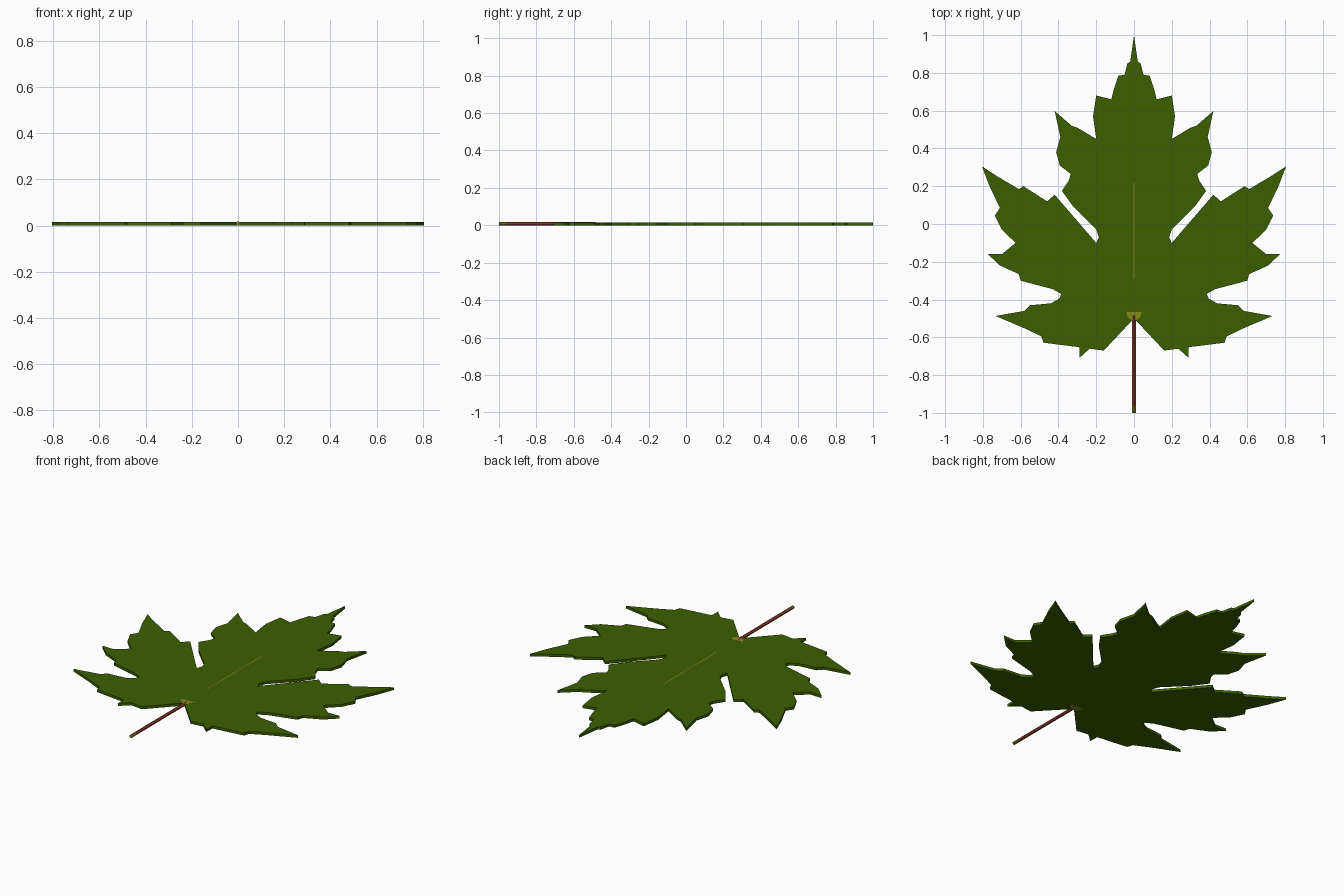
import bpy, bmesh, math

if "Cube" in bpy.data.objects:
    bpy.data.objects.remove(bpy.data.objects["Cube"])

T = 0.0155  # blade thickness


def material(name, rgb):
    m = bpy.data.materials.new(name)
    m.diffuse_color = (*rgb, 1)
    m.use_nodes = True
    m.node_tree.nodes["Principled BSDF"].inputs["Base Color"].default_value = m.diffuse_color
    return m


GREEN = material("leaf green", (0.046, 0.118, 0.0))
RED = material("stem red", (0.36, 0.062, 0.035))
OLIVE = material("vein olive", (0.235, 0.24, 0.012))


def finish(name, bm, mats):
    bmesh.ops.recalc_face_normals(bm, faces=bm.faces)
    me = bpy.data.meshes.new(name)
    bm.to_mesh(me)
    bm.free()
    for m in mats:
        me.materials.append(m)
    ob = bpy.data.objects.new(name, me)
    bpy.context.collection.objects.link(ob)
    return ob


def plate(name, pts, z0, z1, mat):
    """Extrude a closed outline from z0 up to z1."""
    bm = bmesh.new()
    f = bm.faces.new([bm.verts.new((x, y, z0)) for x, y in pts])
    ext = bmesh.ops.extrude_face_region(bm, geom=[f], use_keep_orig=True)
    for v in ext["geom"]:
        if isinstance(v, bmesh.types.BMVert):
            v.co.z = z1
    bmesh.ops.recalc_face_normals(bm, faces=bm.faces)
    bmesh.ops.triangulate(bm, faces=[f for f in bm.faces if len(f.verts) > 4],
                          ngon_method='EAR_CLIP')
    return finish(name, bm, [mat])


def rod(name, ys, rx, rz, zc, mats, tip=False):
    """Eight-sided rod along y with flat top; tip=True gives the first end material 1."""
    k = 1 / math.cos(math.pi / 8)
    angles = [math.pi / 8 + i * math.pi / 4 for i in range(8)]
    bm = bmesh.new()
    rows = [[bm.verts.new((rx * k * math.cos(a), y, zc + rz * k * math.sin(a)))
             for a in angles] for y in ys]
    for r, (a, b) in enumerate(zip(rows, rows[1:])):
        for i in range(8):
            j = (i + 1) % 8
            f = bm.faces.new((a[i], a[j], b[j], b[i]))
            f.material_index = 1 if tip and r == 0 else 0
    bm.faces.new(rows[0]).material_index = 1 if tip else 0
    bm.faces.new(rows[-1])
    return finish(name, bm, mats)


# Right half of the outline, from the tip down to the stem notch
half = [
    (0, 1), (.02, .86), (.035, .85), (.05, .79), (.083, .785), (.105, .72),
    (.12, .66), (.2, .68), (.217, .57), (.2, .45), (.3, .51), (.33, .52),
    (.42, .598), (.39, .46), (.412, .38), (.393, .31), (.335, .265),
    (.345, .23), (.382, .175), (.32, .09), (.2, -.03), (.186, -.07),
    (.2, -.1), (.42, .155), (.46, .12), (.585, .2), (.61, .185),
    (.72, .25), (.805, .305), (.765, .2), (.71, .085), (.737, .045),
    (.7, -.03), (.627, -.1), (.7, -.16), (.775, -.158), (.71, -.22),
    (.61, -.265), (.6, -.3), (.43, -.345), (.385, -.37), (.395, -.395),
    (.44, -.42), (.55, -.43), (.58, -.46), (.733, -.487), (.585, -.55),
    (.49, -.595), (.48, -.628), (.39, -.64), (.29, -.652), (.288, -.708),
    (.235, -.66), (.16, -.67), (0, -.5),
]
outline = half + [(-x, y) for x, y in half[-2:0:-1]]
plate("leaf_blade", outline, 0, T, GREEN)

# Half-round collar where the stem meets the blade
collar = [(.04 * math.cos(a), -.465 + .045 * math.sin(a))
          for a in (math.pi * (1 + i / 8) for i in range(9))]
plate("stem_collar", collar, -.0004, T + .0006, OLIVE)

# Midrib running inside the blade, its flat top level with the upper face
rod("midrib", (-.29, .22), .008, T / 2, T / 2 + .00015, [OLIVE])

# Stem with an olive cut end
rod("stem", (-1, -.96, -.485), .0095, .0085, .0085, [RED, OLIVE], tip=True)
